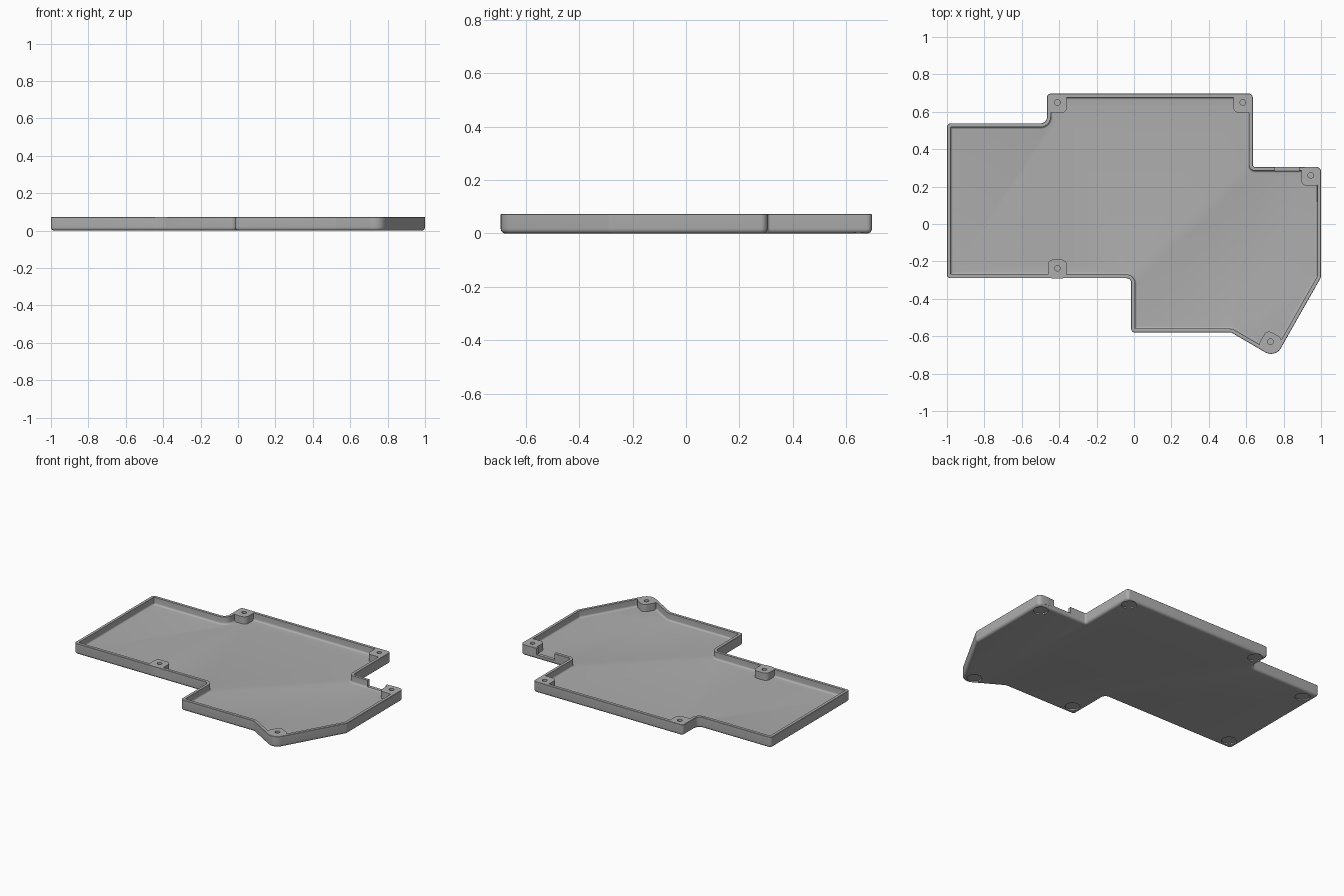
import bpy, bmesh
from math import pi, radians, cos, sin
from mathutils import Vector, Matrix

if "Cube" in bpy.data.objects:
    bpy.data.objects.remove(bpy.data.objects["Cube"])

HEIGHT, FLOOR, WALL = 0.073, 0.025, 0.02

grey = bpy.data.materials.new("grey plastic")
grey.use_nodes = True
GREY = (0.42, 0.42, 0.42, 1)
grey.diffuse_color = GREY
grey.node_tree.nodes["Principled BSDF"].inputs["Base Color"].default_value = GREY

# Tray outline, counter-clockwise: x, y, corner radius
OUTLINE = [(-1, -0.29, 0.02), (-0.015, -0.29, 0.025), (-0.015, -0.58, 0.02),
           (0.52, -0.58, 0.03), (0.755, -0.717, 0.06), (1, -0.285, 0.03),
           (1, 0.305, 0.025), (0.635, 0.305, 0.012), (0.635, 0.697, 0.02),
           (-0.465, 0.697, 0.02), (-0.465, 0.538, 0.035), (-1, 0.538, 0.02)]


def rounded_ring(corners, inset, steps=8):
    """Inset a closed outline and round each corner with an arc."""
    ring = []
    for i, (x, y, r) in enumerate(corners):
        p = Vector((x, y))
        d0 = (p - Vector(corners[i - 1][:2])).normalized()
        d1 = (Vector(corners[(i + 1) % len(corners)][:2]) - p).normalized()
        turn = d0.cross(d1)
        n0, n1 = Vector((-d0.y, d0.x)), Vector((-d1.y, d1.x))
        side = 1 if turn > 0 else -1
        radius = max(r - side * inset, 0.004)
        centre = p + (n0 + n1) / (1 + n0.dot(n1)) * (inset + side * radius)
        for k in range(steps + 1):
            spoke = n0.slerp(n1, k / steps)
            ring.append(centre - spoke * radius * side)
    return ring


def loft(bm, corners, profile, matrix=Matrix()):
    """Stack rings of (inset, z) into a closed solid."""
    rings = [[bm.verts.new(matrix @ Vector((p.x, p.y, z)))
              for p in rounded_ring(corners, inset)] for inset, z in profile]
    for a, b in zip(rings, rings[1:]):
        n = len(a)
        for i in range(n):
            j = (i + 1) % n
            bm.faces.new((a[i], a[j], b[j], b[i]))
    bm.faces.new(rings[0][::-1])
    bm.faces.new(rings[-1])


def cylinder(bm, x, y, radius, low, high):
    bmesh.ops.create_cone(bm, cap_ends=True, segments=32, radius1=radius, radius2=radius,
                          depth=high - low, matrix=Matrix.Translation((x, y, (low + high) / 2)))


def make_object(name, bm):
    bmesh.ops.recalc_face_normals(bm, faces=bm.faces)
    mesh = bpy.data.meshes.new(name)
    bm.to_mesh(mesh)
    bm.free()
    mesh.materials.append(grey)
    ob = bpy.data.objects.new(name, mesh)
    bpy.context.collection.objects.link(ob)
    return ob


def combine(target, tool, operation):
    mod = target.modifiers.new(operation.lower(), "BOOLEAN")
    mod.operation, mod.object, mod.solver = operation, tool, "EXACT"
    bpy.context.view_layer.objects.active = target
    bpy.ops.object.modifier_apply(modifier=mod.name)
    bpy.data.objects.remove(tool)


# Tray: rounded bottom edge, thin wall, small fillet where wall meets floor
EDGE = 0.018
quarter = [k * pi / 10 for k in range(6)]
profile = [(EDGE * (1 - sin(a)), EDGE * (1 - cos(a))) for a in quarter]
profile += [(0, HEIGHT - 0.002), (0.002, HEIGHT), (WALL, HEIGHT)]
profile += [(WALL + 0.012 * (1 - cos(a)), FLOOR + 0.012 * (1 - sin(a))) for a in quarter]
bm = bmesh.new()
loft(bm, OUTLINE, profile)
tray = make_object("tray", bm)

# Screw bosses: x, y, turn in degrees
BOSSES = [(-0.41, 0.645, 0), (0.582, 0.645, 0), (0.945, 0.255, 0),
          (-0.41, -0.241, 0), (0.73, -0.634, -30)]
h = 0.051
square = [(-h, -h, 0.03), (h, -h, 0.03), (h, h, 0.03), (-h, h, 0.03)]
bm = bmesh.new()
for x, y, turn in BOSSES:
    place = Matrix.Translation((x, y, 0)) @ Matrix.Rotation(radians(turn), 4, "Z")
    loft(bm, square, [(0, FLOOR - 0.008), (0, HEIGHT)], place)
combine(tray, make_object("screw_bosses", bm), "UNION")

# Screw holes, foot recesses underneath and the port notch in the back wall
FEET = [(-0.41, 0.645), (0.582, 0.645), (0.942, 0.25), (0.725, -0.63),
        (0.055, -0.51), (-0.93, -0.22), (-0.93, 0.468)]
bm = bmesh.new()
for x, y, turn in BOSSES:
    cylinder(bm, x, y + 0.005, 0.015, 0.03, HEIGHT + 0.02)
for x, y in FEET:
    cylinder(bm, x, y, 0.045, -0.02, 0.008)
notch = Matrix.Translation((0.818, 0.30, 0.08)) @ Matrix.Diagonal((0.13, 0.08, 0.1, 1))
bmesh.ops.create_cube(bm, size=1, matrix=notch)
combine(tray, make_object("cutters", bm), "DIFFERENCE")

# Smooth fillets with sharp edges kept
bpy.ops.object.select_all(action="DESELECT")
tray.select_set(True)
bpy.context.view_layer.objects.active = tray
bpy.ops.object.shade_smooth_by_angle(angle=radians(35))
